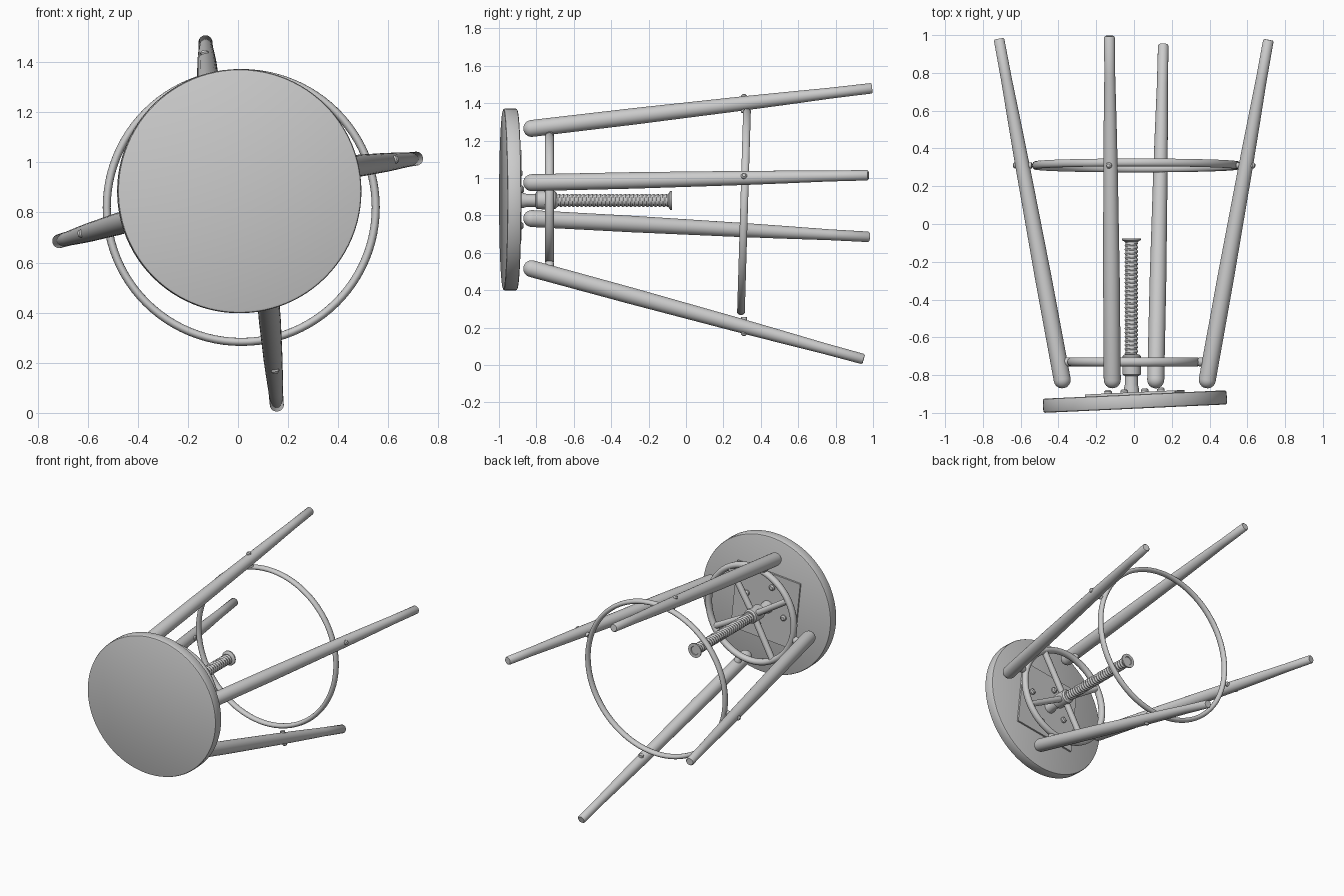
import bpy, bmesh
from math import sin, cos, pi, radians, tau
from mathutils import Vector, Matrix

if "Cube" in bpy.data.objects:
    bpy.data.objects.remove(bpy.data.objects["Cube"])


def finish(name, bm, matrix=None):
    bmesh.ops.remove_doubles(bm, verts=bm.verts, dist=1e-5)
    bmesh.ops.recalc_face_normals(bm, faces=bm.faces)
    me = bpy.data.meshes.new(name)
    bm.to_mesh(me)
    bm.free()
    ob = bpy.data.objects.new(name, me)
    bpy.context.collection.objects.link(ob)
    if matrix:
        ob.matrix_world = matrix
    bpy.ops.object.select_all(action='DESELECT')
    bpy.context.view_layer.objects.active = ob
    ob.select_set(True)
    bpy.ops.object.shade_smooth_by_angle(angle=radians(40))
    return ob


def lathe(name, profile, origin, direction, sides=32, wave=None):
    """Revolve (radius, distance) points about an axis; wave adds a helical thread."""
    bm = bmesh.new()
    rings = []
    for r, d in profile:
        ring = []
        for i in range(sides):
            a = tau * i / sides
            rr = r + (wave(a, d) if wave else 0)
            ring.append(bm.verts.new((rr * cos(a), rr * sin(a), d)))
        rings.append(ring)
    for p, q in zip(rings, rings[1:]):
        for i in range(sides):
            j = (i + 1) % sides
            bm.faces.new((p[i], p[j], q[j], q[i]))
    bm.faces.new(rings[0])
    bm.faces.new(rings[-1])
    rot = Vector(direction).to_track_quat('Z', 'Y').to_matrix().to_4x4()
    return finish(name, bm, Matrix.Translation(origin) @ rot)


def hoop(name, center, axis, R, r_across, r_along, n=96, m=14):
    """Ring with an elliptical tube section."""
    bm = bmesh.new()
    v = [[bm.verts.new(((R + r_across * cos(tau * j / m)) * cos(tau * i / n),
                        (R + r_across * cos(tau * j / m)) * sin(tau * i / n),
                        r_along * sin(tau * j / m))) for j in range(m)] for i in range(n)]
    for i in range(n):
        for j in range(m):
            k, l = (i + 1) % n, (j + 1) % m
            bm.faces.new((v[i][j], v[k][j], v[k][l], v[i][l]))
    rot = Vector(axis).to_track_quat('Z', 'Y').to_matrix().to_4x4()
    return finish(name, bm, Matrix.Translation(center) @ rot)


# Seat: thick disc, slightly tilted on its screw
tilt = Vector((-0.046, 1, 0)).normalized()
seat_c = Vector((0.005, -0.94, 0.885))
H, R = 0.0375, 0.487
lathe("seat", [(R - 0.01, -H), (R - 0.003, -H + 0.003), (R, -H + 0.01),
               (R, H - 0.01), (R - 0.003, H - 0.003), (R - 0.01, H)], seat_c, tilt, 96)

# Square mounting plate and its bolts under the seat
turn = Matrix.Rotation(0.046, 4, 'Z') @ Matrix.Rotation(radians(-6), 4, 'Y')
bm = bmesh.new()
bmesh.ops.create_cube(bm, size=1, matrix=Matrix.Diagonal((0.48, 0.02, 0.48, 1)))
plate_m = Matrix.Translation(seat_c + tilt * (H + 0.002)) @ turn
finish("seat_plate", bm, plate_m)
for i in range(4):
    a = radians(15 + 90 * i)
    lathe(f"plate_bolt_{i + 1}", [(0.02, 0), (0.02, 0.012), (0.012, 0.02)],
          plate_m @ Vector((0.15 * cos(a), 0.008, 0.15 * sin(a))), tilt, 16)

# Legs: rounded top end, tapering to the foot, with a bolt at the foot ring
legs = {
    "upper": ((-0.115, -0.825, 1.265), (-0.13, 0.995, 1.48)),
    "right": ((0.388, -0.825, 0.975), (0.712, 0.975, 1.015)),
    "lower": ((0.115, -0.825, 0.515), (0.155, 0.95, 0.031)),
    "left": ((-0.38, -0.825, 0.783), (-0.715, 0.98, 0.685)),
}
ring_c = Vector((0.013, 0.31, 0.82))
for side, (top, foot) in legs.items():
    top, foot = Vector(top), Vector(foot)
    d = foot - top
    L = d.length
    dome = [(0.045 * sin(t * pi / 12) + 1e-4, -0.045 * cos(t * pi / 12)) for t in range(7)]
    lathe(side + "_leg", dome + [(0.044, L * 0.3), (0.038, L * 0.62), (0.034, L * 0.75),
                                 (0.029, L * 0.88), (0.028, L - 0.006), (0.023, L)], top, d)
    p = top + d * ((0.31 - top.y) / d.y)
    out = p - ring_c
    out.y = 0
    out.normalize()
    lathe(side + "_leg_bolt", [(0.016, -0.05), (0.016, 0.042), (0.009, 0.05)], p, out, 16)
    # Lug joining leg to the upper ring
    q = top + d * ((-0.73 - top.y) / d.y)
    inward = Vector((0, -0.73, 0.89)) - q
    lathe(side + "_leg_lug", [(0.024, 0), (0.024, 0.06), (0.012, 0.075)], q, inward, 16)

# Foot ring and upper support ring
hoop("foot_ring", ring_c, (0, 1, -0.03), 0.537, 0.016, 0.021)
hub = Vector((-0.012, -0.735, 0.882))
hoop("support_ring", (0, -0.73, 0.89), (0, 1, 0), 0.333, 0.021, 0.024)

# Four spokes running between the legs
for i in range(4):
    a = radians(60 + 90 * i)
    end = Vector((0.335 * cos(a), -0.73, 0.89 + 0.335 * sin(a)))
    lathe(f"spoke_{i + 1}", [(0.021, 0), (0.021, (end - hub).length)], hub, end - hub, 16)

# Hub collar, threaded screw and end flange
lathe("hub", [(0.036, -0.07), (0.048, -0.062), (0.05, -0.02), (0.048, 0.035), (0.038, 0.045)],
      hub, (0, 1, 0))
axis_pt = Vector((-0.014, -0.91, 0.88))
lathe("screw_neck", [(0.042, 0), (0.04, 0.04), (0.034, 0.06), (0.034, 0.2)], axis_pt, (0, 1, 0))
pitch = 0.022
lathe("screw", [(0.033, 0.15 + 0.0044 * k) for k in range(154)], axis_pt, (0, 1, 0), 24,
      lambda a, d: 0.003 * sin(tau * d / pitch - a))
lathe("screw_flange", [(0.034, 0.815), (0.05, 0.825), (0.05, 0.834), (0.03, 0.834), (0.028, 0.828)],
      axis_pt, (0, 1, 0))
